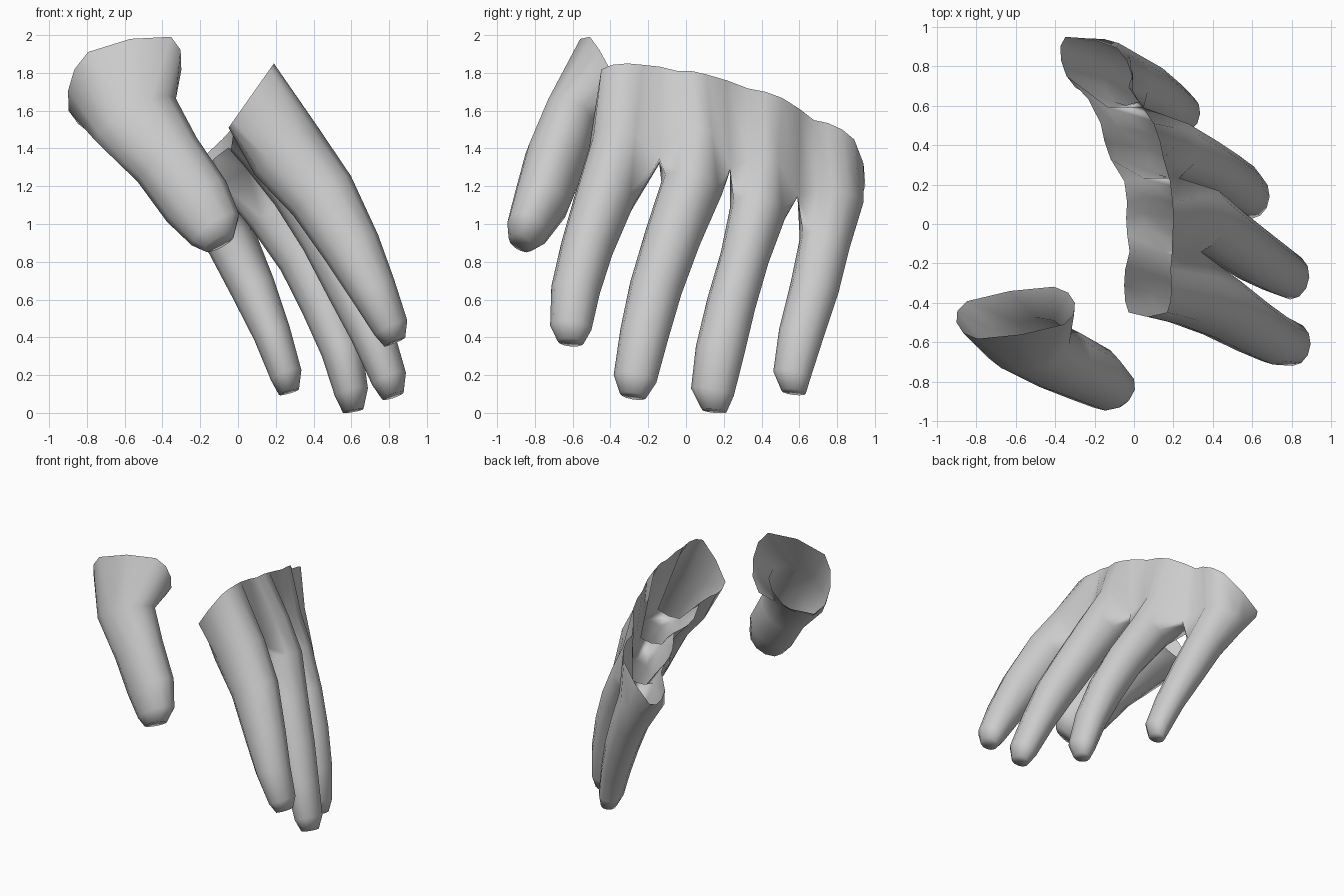
import bpy, bmesh, math
from mathutils import Vector

if "Cube" in bpy.data.objects:
    bpy.data.objects.remove(bpy.data.objects["Cube"])

N = 12  # sides of every finger section


def sections(rings, rim, square=0.3):
    """Rings are (x, y, z, side radius, back radius), tip first; rim is (centre, side axis, back axis)."""
    centres = [Vector(r[:3]) for r in rings] + [Vector(rim[0])]
    out = []
    for i, c in enumerate(centres):
        last = i == len(rings)
        if last:
            u, v = Vector(rim[1]), Vector(rim[2])
        else:
            lo, hi = (0, 2) if i == 0 else (i if i == 1 else i - 1, i + 1)
            t = (centres[hi] - centres[lo]).normalized()
            side = Vector((0, 1, 0))
            side = (side - t * side.dot(t)).normalized()
            u, v = side * rings[i][3], side.cross(t) * rings[i][4]
        loop = []
        for k in range(N):
            a = 2 * math.pi * k / N
            s = math.sin(a)
            if last:  # rim is squarer than the finger
                s = math.copysign(abs(s) ** square, s) if abs(s) > 1e-6 else 0
            loop.append(c + u * math.cos(a) + v * s)
        out.append(loop)
    return out


def build(name, digits):
    """Loft the digits and weld neighbours together at the web and the rim."""
    web_shift = {1: Vector((.02, 0, -.09)), 0: Vector((.01, 0, -.06)), 11: Vector((0, 0, 0))}
    for a, b in zip(digits, digits[1:]):
        for k in (-2, -1):
            for ia, ib in ((11, 7), (0, 6), (1, 5)):
                m = (a[k][ia] + b[k][ib]) / 2
                if k == -2:
                    m += web_shift[ia]
                elif ia == 1:
                    m += Vector((.02, 0, .03))
                a[k][ia], b[k][ib] = m, m.copy()
    bm = bmesh.new()
    for d, loops in enumerate(digits):
        skip = set()
        if d < len(digits) - 1:
            skip |= {11, 0}
        if d > 0:
            skip |= {5, 6}
        vs = [[bm.verts.new(p) for p in loop] for loop in loops]
        bm.faces.new(vs[0][::-1])
        for r in range(len(vs) - 1):
            for k in range(N):
                if r == len(vs) - 2 and k in skip:
                    continue
                j = (k + 1) % N
                bm.faces.new((vs[r][k], vs[r][j], vs[r + 1][j], vs[r + 1][k]))
    bmesh.ops.delete(bm, geom=[v for v in bm.verts if not v.link_faces], context='VERTS')
    bmesh.ops.remove_doubles(bm, verts=bm.verts, dist=1e-4)
    bmesh.ops.recalc_face_normals(bm, faces=bm.faces)
    for f in bm.faces:
        f.smooth = True
    me = bpy.data.meshes.new(name)
    bm.to_mesh(me)
    bm.free()
    ob = bpy.data.objects.new(name, me)
    bpy.context.collection.objects.link(ob)
    return ob


# four fingers, tip to knuckle
index = sections([
    (.83, -.61, .375, .07, .06), (.81, -.61, .45, .11, .095), (.715, -.585, .65, .13, .125),
    (.605, -.525, .87, .14, .155), (.445, -.425, 1.15, .16, .185), (.26, -.35, 1.38, .165, .21)],
    ((.07, -.31, 1.68), (0, .16, 0), (.12, 0, .17)))
middle = sections([
    (.82, -.28, .09, .07, .06), (.80, -.27, .18, .115, .095), (.71, -.22, .42, .13, .115),
    (.61, -.16, .66, .14, .14), (.48, -.07, .93, .15, .15), (.34, .03, 1.19, .165, .17),
    (.20, .06, 1.40, .155, .19)],
    ((.08, .03, 1.60), (0, .16, -.02), (.12, 0, .21)))
ring = sections([
    (.61, .15, .01, .065, .055), (.60, .14, .11, .115, .09), (.55, .18, .33, .13, .11),
    (.46, .24, .58, .13, .13), (.35, .31, .82, .13, .14), (.20, .38, 1.06, .15, .155),
    (.06, .41, 1.27, .16, .18)],
    ((-.01, .42, 1.51), (-.05, .18, -.05), (.14, 0, .19)))
pinky = sections([
    (.27, .57, .11, .065, .055), (.255, .56, .20, .10, .085), (.18, .61, .42, .12, .10),
    (.08, .68, .66, .13, .12), (-.03, .735, .90, .135, .135), (-.16, .775, 1.13, .165, .165)],
    ((-.19, .79, 1.37), (-.03, .15, -.05), (.18, -.04, .165)), 0.45)
build("fingers", [index, middle, ring, pinky])

# separate thumb, open at its base
thumb = sections([
    (-.10, -.875, .90, .07, .09), (-.12, -.84, .97, .115, .15), (-.22, -.765, 1.12, .15, .19),
    (-.375, -.69, 1.34, .165, .195), (-.54, -.61, 1.55, .155, .24)],
    ((-.60, -.45, 1.76), (-.03, .11, -.22), (.30, .05, .055)), 0.45)
build("thumb", [thumb])
